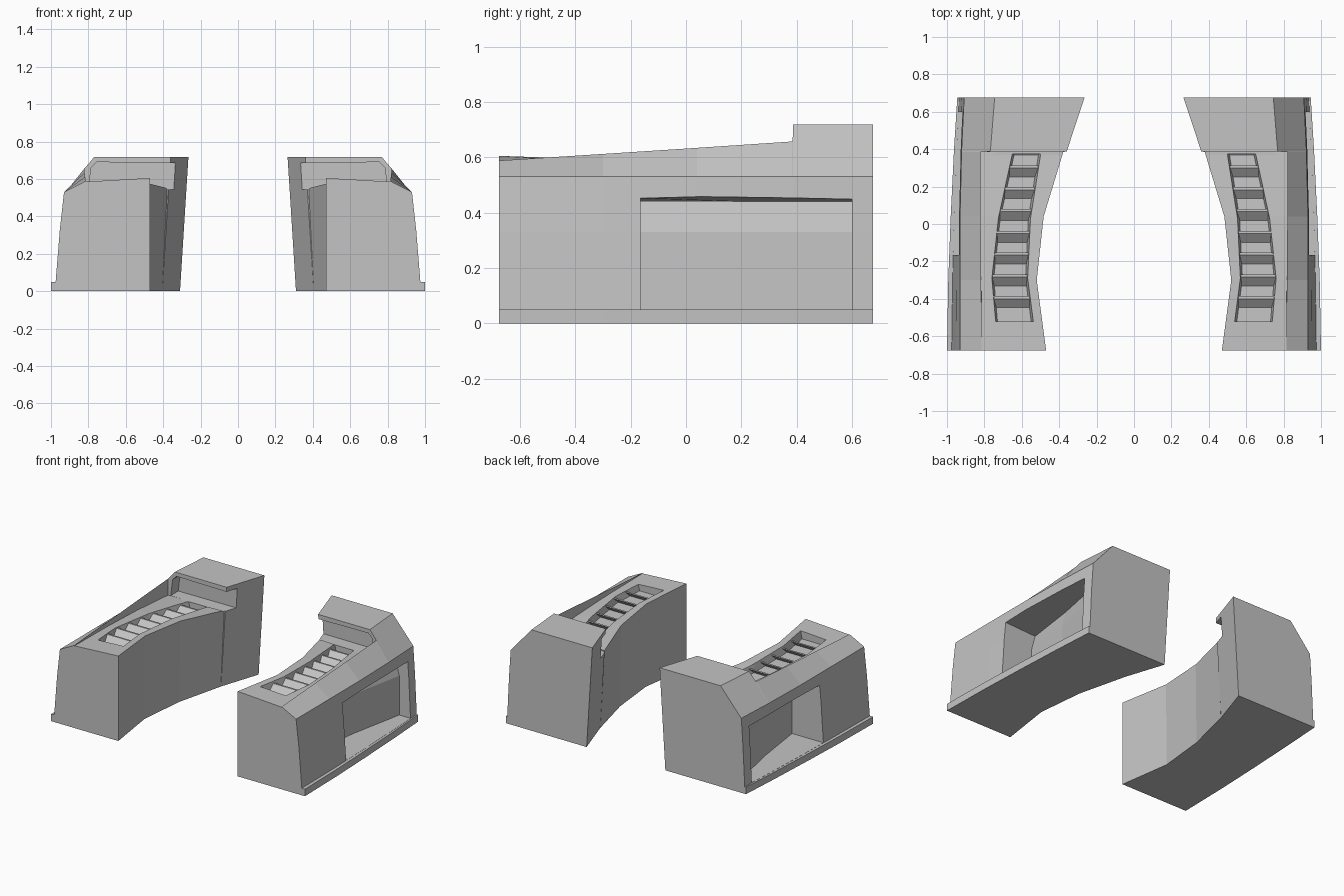
import bpy
import bmesh

cube = bpy.data.objects.get("Cube")
if cube:
    bpy.data.objects.remove(cube, do_unlink=True)

GREY = (0.55, 0.55, 0.55, 1)
grey = bpy.data.materials.new("plain_grey")
grey.use_nodes = True
grey.diffuse_color = GREY
grey.node_tree.nodes["Principled BSDF"].inputs["Base Color"].default_value = GREY


def make_object(name, solids):
    """Each solid is a list of rings of 3D points, lofted and capped."""
    bm = bmesh.new()
    for rings in solids:
        loops = [[bm.verts.new(p) for p in ring] for ring in rings]
        n = len(loops[0])
        for a, b in zip(loops, loops[1:]):
            for i in range(n):
                j = (i + 1) % n
                bm.faces.new((a[i], a[j], b[j], b[i]))
        bm.faces.new(loops[0])
        bm.faces.new(loops[-1])
    bmesh.ops.recalc_face_normals(bm, faces=bm.faces)
    mesh = bpy.data.meshes.new(name)
    bm.to_mesh(mesh)
    bm.free()
    mesh.materials.append(grey)
    ob = bpy.data.objects.new(name, mesh)
    bpy.context.collection.objects.link(ob)
    return ob


def finish(ob, cutters=()):
    """Cut, mirror to the other side, and bake the modifiers."""
    for c in cutters:
        c.hide_render = True
        mod = ob.modifiers.new("cut", 'BOOLEAN')
        mod.operation = 'DIFFERENCE'
        mod.solver = 'EXACT'
        mod.object = c
    ob.modifiers.new("mirror", 'MIRROR').use_clip = False
    deps = bpy.context.evaluated_depsgraph_get()
    mesh = bpy.data.meshes.new_from_object(ob.evaluated_get(deps))
    ob.modifiers.clear()
    ob.data = mesh
    for c in cutters:
        bpy.data.objects.remove(c, do_unlink=True)


def lerp(table, y):
    """Interpolate rows of (y, values...) at y."""
    for a, b in zip(table, table[1:]):
        if y <= b[0] or b is table[-1]:
            t = (y - a[0]) / (b[0] - a[0])
            return [u + (v - u) * t for u, v in zip(a[1:], b[1:])]


def section(y, x_foot, x_in, z_in, x_deck, z_deck, x_ridge, z_ridge, x_shoulder, x_out, x_skirt):
    x_mid = x_shoulder + (x_out - x_shoulder) * 0.5
    outline = [(x_foot, 0), (x_in, z_in), (x_deck, z_deck), (x_ridge, z_ridge),
               (x_shoulder, 0.53), (x_mid, 0.33), (x_out, 0.05), (x_skirt, 0.05), (x_skirt, 0)]
    return [(x, y, z) for x, z in outline]


# Main body: sloping deck at the front, tall block at the back
body = make_object("side_walls", [[
    section(-0.675, 0.47, 0.47, 0.605, 0.815, 0.585, 0.816, 0.588, 0.93, 0.975, 1.0),
    section(-0.3, 0.525, 0.52, 0.592, 0.817, 0.58, 0.817, 0.612, 0.93, 0.97, 0.993),
    section(0.04, 0.49, 0.483, 0.577, 0.82, 0.565, 0.82, 0.634, 0.93, 0.962, 0.98),
    section(0.385, 0.405, 0.378, 0.55, 0.82, 0.54, 0.82, 0.657, 0.922, 0.948, 0.963),
    section(0.387, 0.405, 0.36, 0.718, 0.6, 0.718, 0.768, 0.718, 0.922, 0.948, 0.963),
    section(0.675, 0.31, 0.265, 0.718, 0.6, 0.718, 0.745, 0.718, 0.908, 0.935, 0.945),
]])

# Notch under the front lip of the block
NOTCH = [(0.2, 0.545), (0.2, 0.683), (0.755, 0.69), (0.785, 0.66), (0.8, 0.542)]
notch = make_object("notch_cutter", [[[(x, y, z) for x, z in NOTCH] for y in (0.37, 0.47)]])

# Bay open to the outer side
bay = make_object("bay_cutter", [[
    [(x, y, 0.051), (x, y, 0.33), (x - 0.03, y, 0.44), (1.1, y, top), (1.1, y, 0.051)]
    for y, x, top in ((-0.165, 0.72, 0.46), (0.2, 0.77, 0.47), (0.6, 0.85, 0.465))
]])

# Curved tray sunk in the deck: y, inner x, outer x, deck height
TRAY = [(-0.52, 0.535, 0.745, 0.593), (-0.29, 0.565, 0.765, 0.586),
        (0.03, 0.55, 0.73, 0.571), (0.375, 0.495, 0.655, 0.546)]
DEPTH = 0.05
tray = make_object("tray_cutter", [[
    [(xi + 0.015, y, z - DEPTH), (xi, y, z + 0.02), (xo, y, z + 0.02), (xo - 0.015, y, z - DEPTH)]
    for y, xi, xo, z in TRAY
]])
finish(body, (notch, bay, tray))

# Leaning slats across the tray
SLAT = [(-0.03, -DEPTH - 0.004), (0.022, -0.01), (0.036, -0.01), (-0.008, -DEPTH - 0.004)]
slats = []
for k in range(8):
    yc = -0.422 + 0.1165 * k
    ends = ([], [])
    for dy, dz in SLAT:
        xi, xo, z = lerp(TRAY, yc + dy)
        ends[0].append((xi - 0.003, yc + dy, z + dz))
        ends[1].append((xo + 0.003, yc + dy, z + dz))
    slats.append(ends)
finish(make_object("tray_slats", slats))
